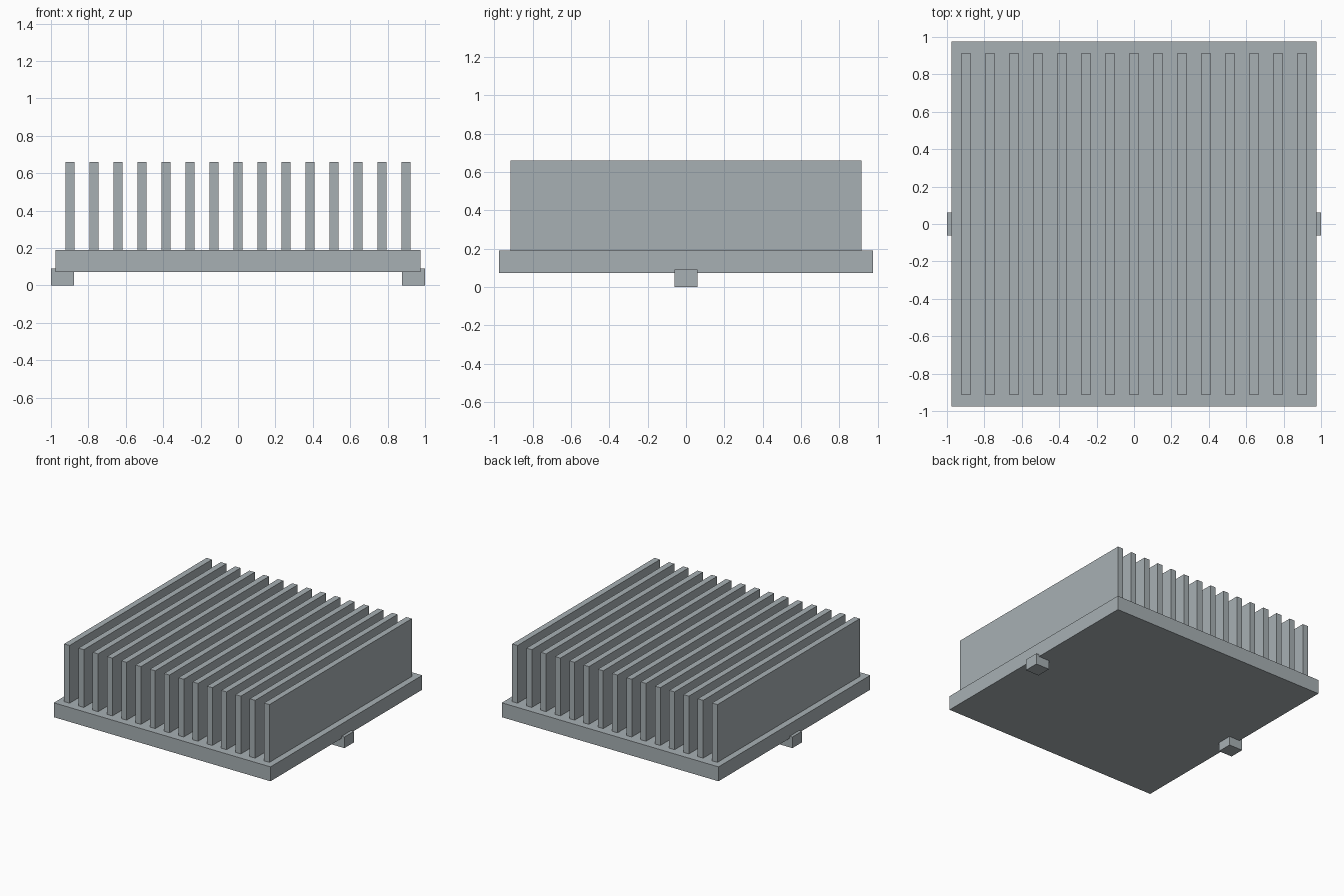
import bpy

if "Cube" in bpy.data.objects:
    bpy.data.objects.remove(bpy.data.objects["Cube"], do_unlink=True)

# Single bare-metal colour
metal = bpy.data.materials.new("grey_aluminium")
metal.use_nodes = True
colour = (0.39, 0.434, 0.456, 1)
metal.diffuse_color = colour
metal.node_tree.nodes["Principled BSDF"].inputs["Base Color"].default_value = colour


def box(name, x, half_x, half_y, bottom, top):
    """Box centred on (x, 0) spanning bottom to top."""
    bpy.ops.mesh.primitive_cube_add(size=2, location=(x, 0, (bottom + top) / 2))
    obj = bpy.context.object
    obj.name = name
    obj.scale = (half_x, half_y, (top - bottom) / 2)
    bpy.ops.object.transform_apply(location=False, rotation=False, scale=True)
    obj.data.materials.append(metal)
    return obj


# Base plate
BASE_TOP = 0.19
box("base_plate", 0, 0.975, 0.975, 0.073, BASE_TOP)

# Row of cooling fins
FINS, REACH = 15, 0.899
for i in range(FINS):
    x = -REACH + 2 * REACH * i / (FINS - 1)
    box(f"fin_{i + 1}", x, 0.0244, 0.915, BASE_TOP, 0.66)

# Mounting clips under both side edges
for side, sign in (("left", 1), ("right", -1)):
    box(f"{side}_mounting_clip", sign * 0.939, 0.061, 0.061, 0, 0.09)
